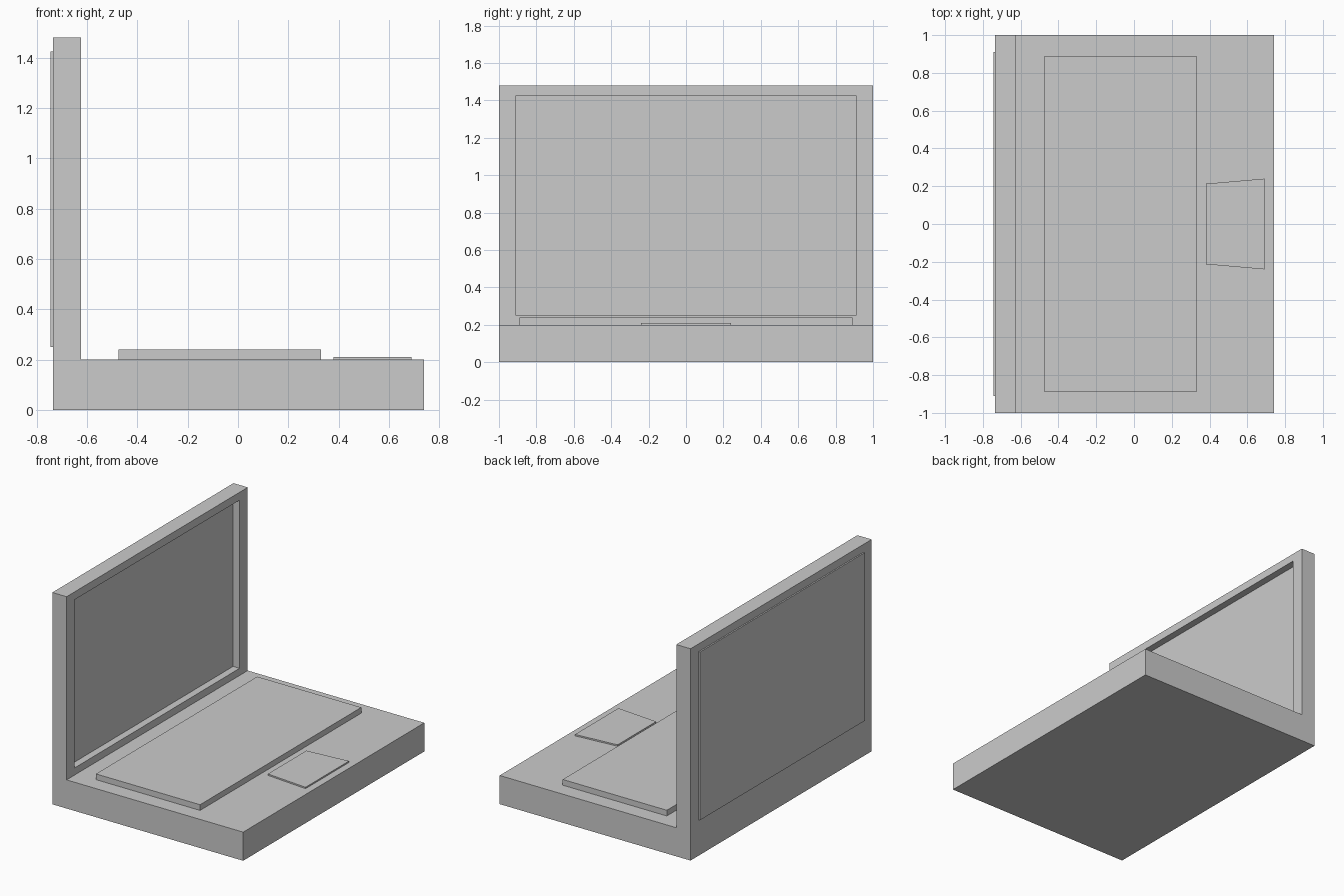
import bpy, bmesh
from mathutils import Vector

if "Cube" in bpy.data.objects:
    bpy.data.objects.remove(bpy.data.objects["Cube"])


def prism(name, profile, direction):
    """Extrude a closed planar outline along a direction."""
    bm = bmesh.new()
    face = bm.faces.new([bm.verts.new(p) for p in profile])
    ext = bmesh.ops.extrude_face_region(bm, geom=[face])
    top = [v for v in ext["geom"] if isinstance(v, bmesh.types.BMVert)]
    bmesh.ops.translate(bm, verts=top, vec=Vector(direction))
    bmesh.ops.recalc_face_normals(bm, faces=bm.faces)
    mesh = bpy.data.meshes.new(name)
    bm.to_mesh(mesh)
    bm.free()
    obj = bpy.data.objects.new(name, mesh)
    bpy.context.collection.objects.link(obj)
    return obj


def pad(name, x0, x1, half0, half1, z0, z1):
    """Flat slab whose half width may taper from x0 to x1."""
    return prism(name, [(x0, -half0, z0), (x1, -half1, z0),
                        (x1, half1, z0), (x0, half0, z0)], (0, 0, z1 - z0))


BACK, FRONT, LID = -0.735, 0.74, -0.625
DECK, TOP = 0.2, 1.48

# Base and upright lid as one L-shaped body
outline = [(BACK, 0), (FRONT, 0), (FRONT, DECK), (LID, DECK), (LID, TOP), (BACK, TOP)]
body = prism("base_and_lid", [(x, -1, z) for x, z in outline], (0, 2, 0))

# Window through the lid
cutter = pad("screen_opening_cutter", BACK - 0.1, LID + 0.1, 0.91, 0.91, 0.25, 1.425)
cutter.hide_render = True
cutter.hide_viewport = True
cutter.display_type = 'WIRE'
cut = body.modifiers.new("screen_opening", 'BOOLEAN')
cut.operation = 'DIFFERENCE'
cut.solver = 'EXACT'
cut.object = cutter

# Screen panel: recessed at the front, slightly proud at the back
pad("screen_panel", -0.745, -0.675, 0.91, 0.91, 0.25, 1.425)

# Raised keyboard block and tapered touchpad
pad("keyboard", -0.475, 0.33, 0.89, 0.89, DECK, 0.24)
pad("touchpad", 0.38, 0.69, 0.213, 0.24, DECK, 0.21)
